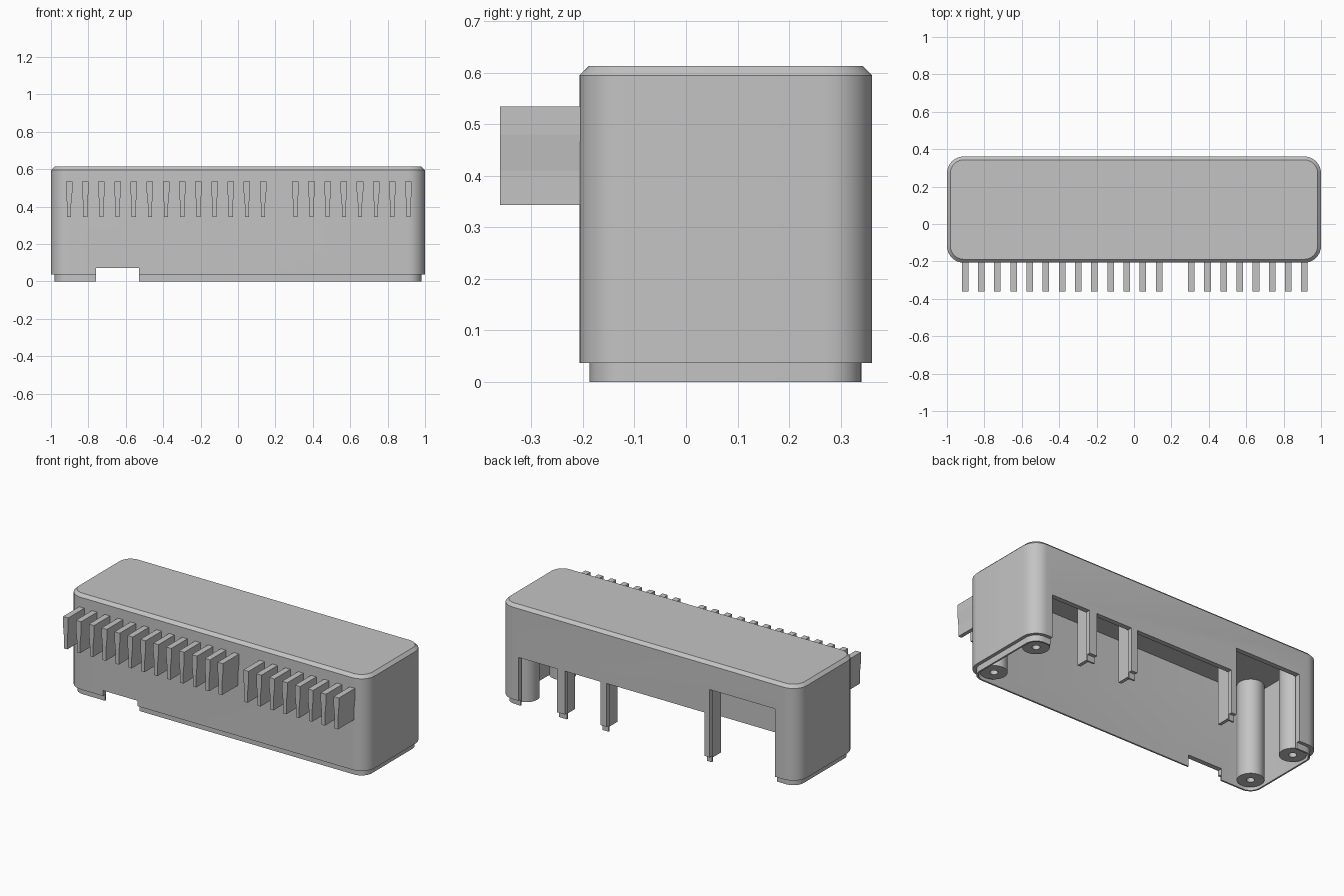
import bpy, bmesh, math

cube = bpy.data.objects.get("Cube")
if cube:
    bpy.data.objects.remove(cube, do_unlink=True)

MID_Y, HALF_X, HALF_Y, CORNER = 0.077, 1.0, 0.284, 0.09
TOP, CEILING, STEP, WALL = 0.613, 0.595, 0.037, 0.03
BACK, FRONT = MID_Y + HALF_Y, MID_Y - HALF_Y

grey = bpy.data.materials.new("plain grey")
grey.use_nodes = True
grey.diffuse_color = (0.55, 0.55, 0.55, 1)
grey.node_tree.nodes["Principled BSDF"].inputs["Base Color"].default_value = grey.diffuse_color


def finish(name, bm):
    bmesh.ops.recalc_face_normals(bm, faces=bm.faces)
    mesh = bpy.data.meshes.new(name)
    bm.to_mesh(mesh)
    bm.free()
    mesh.materials.append(grey)
    obj = bpy.data.objects.new(name, mesh)
    bpy.context.collection.objects.link(obj)
    return obj


def activate(obj):
    bpy.ops.object.select_all(action="DESELECT")
    obj.select_set(True)
    bpy.context.view_layer.objects.active = obj


def smooth(obj):
    activate(obj)
    bpy.ops.object.shade_smooth_by_angle(angle=math.radians(30))


def stack(name, loops):
    """Skin a list of point loops and cap both ends."""
    bm = bmesh.new()
    rings = [[bm.verts.new(p) for p in loop] for loop in loops]
    n = len(rings[0])
    for a, b in zip(rings, rings[1:]):
        for i in range(n):
            j = (i + 1) % n
            bm.faces.new((a[i], a[j], b[j], b[i]))
    bm.faces.new(rings[0])
    bm.faces.new(rings[-1])
    return finish(name, bm)


def rounded_loop(inset, z, steps=8):
    r = CORNER - inset
    pts = []
    for k, (sx, sy) in enumerate(((1, 1), (-1, 1), (-1, -1), (1, -1))):
        for i in range(steps + 1):
            a = (k + i / steps) * math.pi / 2
            pts.append((sx * (HALF_X - CORNER) + r * math.cos(a),
                        MID_Y + sy * (HALF_Y - CORNER) + r * math.sin(a), z))
    return pts


def circle_loop(x, y, r, z, n=32):
    return [(x + r * math.cos(2 * math.pi * i / n),
             y + r * math.sin(2 * math.pi * i / n), z) for i in range(n)]


def box(name, x0, x1, y0, y1, z0, z1):
    return stack(name, [[(x0, y0, z), (x1, y0, z), (x1, y1, z), (x0, y1, z)] for z in (z0, z1)])


# Hollow housing: ceiling, inner wall, stepped bottom lip, outer wall, bevelled top
housing = stack("housing", [rounded_loop(i, z) for i, z in (
    (WALL, CEILING), (WALL, 0), (0.02, 0), (0.02, STEP), (0, STEP), (0, CEILING), (0.018, TOP))])

# Openings in the back wall and the notch in the front lip
openings = [(-0.85, -0.412, 0.448), (-0.378, 0.28, 0.30), (0.32, 0.56, 0.30), (0.612, 0.87, 0.30)]
cuts = [(x0, x1, BACK - 0.06, BACK + 0.1, h) for x0, x1, h in openings]
cuts.append((-0.76, -0.53, FRONT - 0.1, FRONT + 0.06, 0.07))
for x0, x1, y0, y1, h in cuts:
    cutter = box("cutter", x0, x1, y0, y1, -0.1, h)
    cutter.hide_render = True
    mod = housing.modifiers.new("cut", "BOOLEAN")
    mod.object, mod.operation, mod.solver = cutter, "DIFFERENCE", "EXACT"
    activate(housing)
    bpy.ops.object.modifier_apply(modifier=mod.name)
    bpy.data.objects.remove(cutter, do_unlink=True)
smooth(housing)

# Stiffening ribs behind the narrow legs of the back wall
for i, x in enumerate((-0.395, 0.30, 0.586)):
    box(f"leg_rib_{i + 1}", x - 0.01, x + 0.01, BACK - 0.12, BACK - 0.025, 0.02, CEILING + 0.005)

# Screw posts with pilot holes in the four corners
for sx, side in ((1, "left"), (-1, "right")):
    for sy, end in ((1, "back"), (-1, "front")):
        x, y = sx * 0.895, MID_Y + sy * 0.175
        smooth(stack(f"screw_post_{end}_{side}", [circle_loop(x, y, r, z) for r, z in (
            (0.074, CEILING + 0.005), (0.074, 0.015), (0.022, 0.015), (0.022, 0.25))]))

# Row of tapered fins on the front, with one position left empty
half_profile = [(0.0175, 0.535), (0.0175, 0.48), (0.011, 0.41), (0.011, 0.343)]
for i in range(22):
    if i == 13:
        continue
    x = -0.903 + 0.0864 * i
    outline = [(x + w, z) for w, z in half_profile] + [(x - w, z) for w, z in reversed(half_profile)]
    stack(f"front_fin_{i + 1}", [[(px, y, pz) for px, pz in outline] for y in (-0.361, FRONT + 0.01)])
